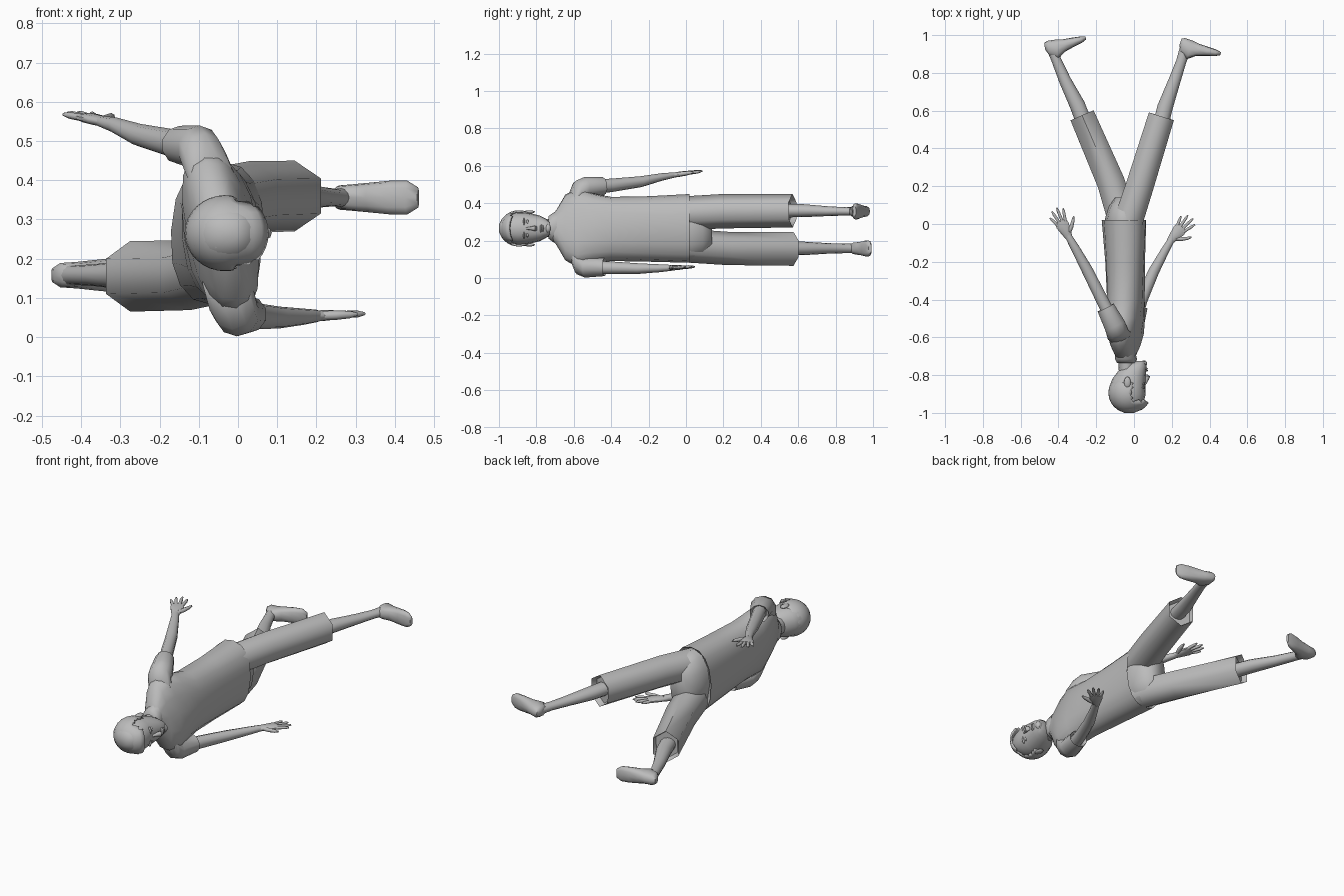
import bpy, bmesh, math
from mathutils import Vector

cube = bpy.data.objects.get("Cube")
if cube:
    bpy.data.objects.remove(cube, do_unlink=True)

grey = bpy.data.materials.new("plain grey")
grey.use_nodes = True
COLOUR = (0.5, 0.5, 0.5, 1)
grey.diffuse_color = COLOUR
grey.node_tree.nodes["Principled BSDF"].inputs["Base Color"].default_value = COLOUR
UP = Vector((0, 0, 1))


def finish(name, bm, angle=60):
    bmesh.ops.recalc_face_normals(bm, faces=bm.faces)
    mesh = bpy.data.meshes.new(name)
    bm.to_mesh(mesh)
    bm.free()
    mesh.materials.append(grey)
    obj = bpy.data.objects.new(name, mesh)
    bpy.context.collection.objects.link(obj)
    bpy.ops.object.select_all(action='DESELECT')
    obj.select_set(True)
    bpy.context.view_layer.objects.active = obj
    bpy.ops.object.shade_smooth_by_angle(angle=math.radians(angle))
    return obj


def loft(name, rows, n=12, axis=None, power=1, hollow=0, angle=60):
    """Skin rings of (x, y, z, in-plane radius, vertical radius[, roll])."""
    bm = bmesh.new()
    pts = [Vector(r[:3]) for r in rows]
    rings = []
    for i, r in enumerate(rows):
        t = Vector(axis) if axis else pts[min(i + 1, len(pts) - 1)] - pts[max(i - 1, 0)]
        t.normalize()
        u = UP.cross(t).normalized()
        v = t.cross(u)
        roll = math.radians(r[5]) if len(r) > 5 else 0
        u, v = u * math.cos(roll) - v * math.sin(roll), v * math.cos(roll) + u * math.sin(roll)
        ring = []
        for k in range(n):
            a = math.tau * k / n + math.pi / 2
            c, s = (math.copysign(abs(q) ** power, q) for q in (math.cos(a), math.sin(a)))
            ring.append(bm.verts.new(pts[i] + u * c * r[3] + v * s * r[4]))
        rings.append(ring)
    for a, b in zip(rings, rings[1:]):
        for k in range(n):
            bm.faces.new((a[k], a[(k + 1) % n], b[(k + 1) % n], b[k]))
    bm.faces.new(rings[0])
    end = bm.faces.new(rings[-1])
    bmesh.ops.recalc_face_normals(bm, faces=bm.faces)
    if hollow:
        bmesh.ops.inset_region(bm, faces=[end], thickness=0.012)
        bmesh.ops.translate(bm, verts=end.verts, vec=-end.normal * hollow)
    return finish(name, bm, angle)


def ball(name, loc, size, segments=12):
    bm = bmesh.new()
    bmesh.ops.create_uvsphere(bm, u_segments=segments, v_segments=segments // 2 + 2, radius=1)
    bmesh.ops.scale(bm, verts=bm.verts, vec=size)
    bmesh.ops.translate(bm, verts=bm.verts, vec=loc)
    return finish(name, bm)


# Shirt, twisted towards the shoulders
loft("shirt", [
    (-.04, -.715, .27, .045, .065, 8), (-.045, -.69, .27, .055, .1, 10),
    (-.045, -.645, .27, .068, .18, 12), (-.045, -.58, .268, .085, .215, 12),
    (-.043, -.5, .265, .095, .19, 9), (-.043, -.4, .262, .1, .172, 5),
    (-.047, -.2, .262, .105, .175, 0), (-.053, .02, .265, .118, .184, -3)],
    n=16, axis=(0, 1, 0), power=.85, hollow=.02)
loft("collar", [(-.04, -.735, .27, .05, .06), (-.042, -.715, .27, .058, .075),
                (-.045, -.69, .27, .055, .09)], axis=(0, 1, 0), hollow=.01)
loft("neck", [(-.045, -.66, .27, .045, .055), (-.043, -.72, .268, .04, .048),
              (-.035, -.79, .265, .045, .052)])

# Pants
loft("pants_seat", [(-.05, -.1, .265, .09, .165), (-.05, .03, .263, .103, .172),
                    (-.05, .09, .26, .085, .15), (-.05, .14, .258, .05, .1)],
     axis=(0, 1, 0))
loft("left_pants_leg", [(-.045, -.03, .345, .09, .09), (.03, .2, .357, .085, .092),
                        (.145, .57, .36, .08, .09)], n=6, hollow=.03, angle=65)
loft("right_pants_leg", [(-.045, -.03, .175, .09, .09), (-.122, .22, .158, .085, .089),
                         (-.275, .575, .155, .077, .09)], n=6, hollow=.03, angle=65)

# Shins
loft("left_shin", [(.135, .5, .36, .042, .036), (.165, .62, .36, .041, .035),
                   (.215, .76, .357, .032, .026), (.25, .86, .356, .027, .022),
                   (.272, .93, .356, .03, .025)])
loft("right_shin", [(-.25, .5, .158, .042, .038), (-.3, .63, .158, .041, .036),
                    (-.365, .76, .158, .032, .028), (-.412, .87, .158, .026, .025),
                    (-.433, .93, .158, .03, .028)])


# Feet: sections of distance from the heel, height, half width and sole lift
def foot(name, heel, toe, z):
    heel, toe = Vector((*heel, z)), Vector((*toe, z))
    s = (toe - heel).normalized()
    up = Vector((s.y, -s.x, 0))
    rows = []
    for t, h, w, lift in ((0, .035, .018, .008), (.018, .08, .031, 0), (.06, .105, .034, 0),
                          (.1, .068, .038, .004), (.15, .05, .043, .003),
                          (.195, .036, .043, .003), (.222, .016, .026, .008)):
        c = heel + s * t + up * (h / 2 + lift)
        rows.append((*c, h / 2, w))
    loft(name, rows, axis=tuple(s), power=.8)


foot("left_foot", (.255, .99), (.468, .915), .356)
foot("right_foot", (-.477, .967), (-.257, 1.0), .158)

# Sleeves and arms
loft("left_sleeve", [(-.055, -.61, .38, .06, .08), (-.085, -.585, .45, .062, .07),
                     (-.1, -.54, .482, .06, .058), (-.15, -.443, .49, .05, .049)],
     n=10, axis=(-.45, .89, .05), hollow=.02)
loft("right_sleeve", [(-.035, -.61, .16, .06, .08), (-.015, -.585, .09, .062, .07),
                      (-.003, -.54, .058, .058, .056), (.025, -.435, .058, .05, .048)],
     n=10, axis=(.25, .97, 0), hollow=.02)
loft("left_arm", [(-.12, -.5, .488, .036, .038), (-.17, -.4, .495, .034, .036),
                  (-.25, -.24, .515, .031, .029), (-.31, -.13, .54, .024, .02),
                  (-.35, -.06, .551, .019, .014)], n=10)
loft("right_arm", [(.01, -.5, .056, .036, .036), (.04, -.4, .054, .034, .034),
                   (.105, -.25, .05, .03, .028), (.165, -.14, .052, .023, .021),
                   (.2, -.08, .054, .019, .016)], n=10)


# Hands: a palm, four spread fingers and a thumb
def hand(side, wrist, heading, rise, thumb):
    w = Vector(wrist)

    def along(deg, dist):
        a = math.radians(deg)
        return w + Vector((math.cos(a) * dist, math.sin(a) * dist, rise * dist))

    loft(side + "_palm", [(*along(heading, d), r, h) for d, r, h in (
        (-.02, .018, .013), (.02, .028, .014), (.06, .037, .013), (.085, .033, .009))], n=10)
    for i, name in enumerate(("index", "middle", "ring", "little")):
        spread = thumb * (18 - 12 * i)
        length = (.145, .158, .152, .132)[i]
        loft(f"{side}_{name}_finger",
             [(*along(heading + spread, d), r, r) for d, r in (
                 (.065, .0095), (length - .02, .0085), (length, .004))], n=6)
    loft(side + "_thumb", [(*along(heading + thumb * a, d), r, r) for a, d, r in (
        (25, .0, .012), (50, .05, .012), (47, .085, .0095), (45, .105, .004))], n=6)


hand("left", (-.35, -.06, .551), 118, .13, -1)
hand("right", (.2, -.08, .054), 50, .04, -1)

# Head
HEAD = [(-1.0, -.05, .0, .02), (-.985, -.085, .035, .05), (-.95, -.118, .05, .076),
        (-.9, -.13, .062, .088), (-.86, -.13, .06, .087), (-.82, -.115, .062, .078),
        (-.78, -.085, .064, .068), (-.75, -.05, .066, .052), (-.726, .0, .06, .03)]
loft("head", [((b + f) / 2, y, .265, (f - b) / 2, w) for y, b, f, w in HEAD],
     n=16, axis=(0, 1, 0), power=.92)

# Hair: a cap opened for the face, with a fringe pushed forward
bm = bmesh.new()
bmesh.ops.create_uvsphere(bm, u_segments=24, v_segments=16, radius=1)
bmesh.ops.scale(bm, verts=bm.verts, vec=(.104, .106, .097))
bmesh.ops.translate(bm, verts=bm.verts, vec=(-.032, -.893, .265))
face = [f for f in bm.faces if (c := f.calc_center_median()).y > -.815
        or (c.y > -.935 and c.x > -.012) or (c.y > -.84 and c.x > -.07)]
bmesh.ops.delete(bm, geom=face, context='FACES')
for v in bm.verts:
    if v.co.x > .005 and v.co.y > -.985:
        v.co.x += .02
hair = finish("hair", bm)
rim = hair.modifiers.new("thickness", 'SOLIDIFY')
rim.thickness = .01

# Face
loft("nose", [(.055, -.855, .265, .006, .006), (.066, -.825, .265, .012, .01),
              (.074, -.808, .265, .012, .015), (.066, -.797, .265, .006, .01)],
     n=8, axis=(0, 1, 0))
ball("upper_lip", (.064, -.776, .265), (.01, .005, .022))
ball("lower_lip", (.063, -.766, .265), (.01, .006, .018))
ball("chin", (.052, -.738, .265), (.018, .016, .024))
for side, s in (("left", 1), ("right", -1)):
    ball(side + "_ear", (-.035, -.838, .265 + s * .088), (.018, .03, .009))
    ball(side + "_eye", (.046, -.848, .265 + s * .034), (.012, .007, .014))
    ball(side + "_brow", (.05, -.866, .265 + s * .034), (.011, .005, .022))
